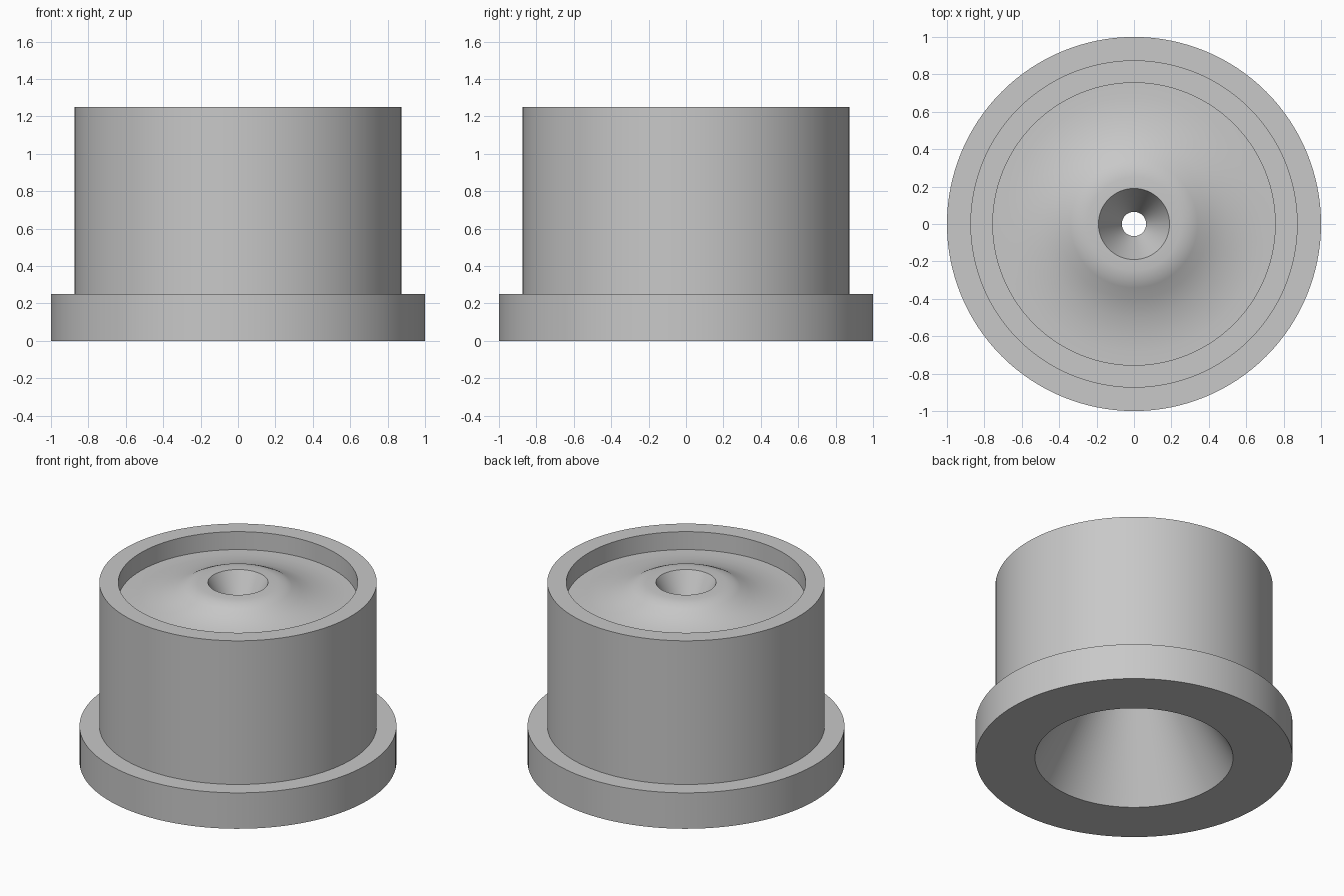
import bpy
import bmesh
import math

SEGMENTS = 128

cube = bpy.data.objects.get("Cube")
if cube:
    bpy.data.objects.remove(cube, do_unlink=True)

# One plain grey for the whole turned part
grey = bpy.data.materials.new("plain_grey")
grey.use_nodes = True
grey.diffuse_color = (0.58, 0.58, 0.58, 1)
grey.node_tree.nodes["Principled BSDF"].inputs["Base Color"].default_value = grey.diffuse_color


def lathe(name, profile, material):
    """Revolve a closed (radius, height) profile around the z axis."""
    bm = bmesh.new()
    verts = [bm.verts.new((r, 0, z)) for r, z in profile]
    edges = [bm.edges.new((v, verts[(i + 1) % len(verts)])) for i, v in enumerate(verts)]
    bmesh.ops.spin(bm, geom=verts + edges, cent=(0, 0, 0), axis=(0, 0, 1),
                   angle=math.tau, steps=SEGMENTS, use_duplicate=False)
    bmesh.ops.remove_doubles(bm, verts=bm.verts, dist=1e-4)
    bmesh.ops.recalc_face_normals(bm, faces=bm.faces)
    mesh = bpy.data.meshes.new(name)
    bm.to_mesh(mesh)
    bm.free()
    mesh.materials.append(material)
    obj = bpy.data.objects.new(name, mesh)
    bpy.context.collection.objects.link(obj)
    bpy.ops.object.select_all(action="DESELECT")
    obj.select_set(True)
    bpy.context.view_layer.objects.active = obj
    bpy.ops.object.shade_smooth_by_angle(angle=math.radians(30))
    return obj


# Base flange, outer wall and raised rim
outside = [(0.625, 0), (1, 0), (1, 0.25), (0.875, 0.25), (0.875, 1.25), (0.755, 1.25)]

# Recessed floor swelling up to a rounded crown around the hole
floor = [(0.755, 1.125), (0.68, 1.126), (0.6, 1.133), (0.5, 1.152), (0.4, 1.188),
         (0.34, 1.222), (0.3, 1.241), (0.25, 1.249), (0.19, 1.25)]

# Funnel down to the throat; the closing edge is the conical bore below it
funnel = [(0.065, 1.0)]

lathe("flanged_funnel_body", outside + floor + funnel, grey)
